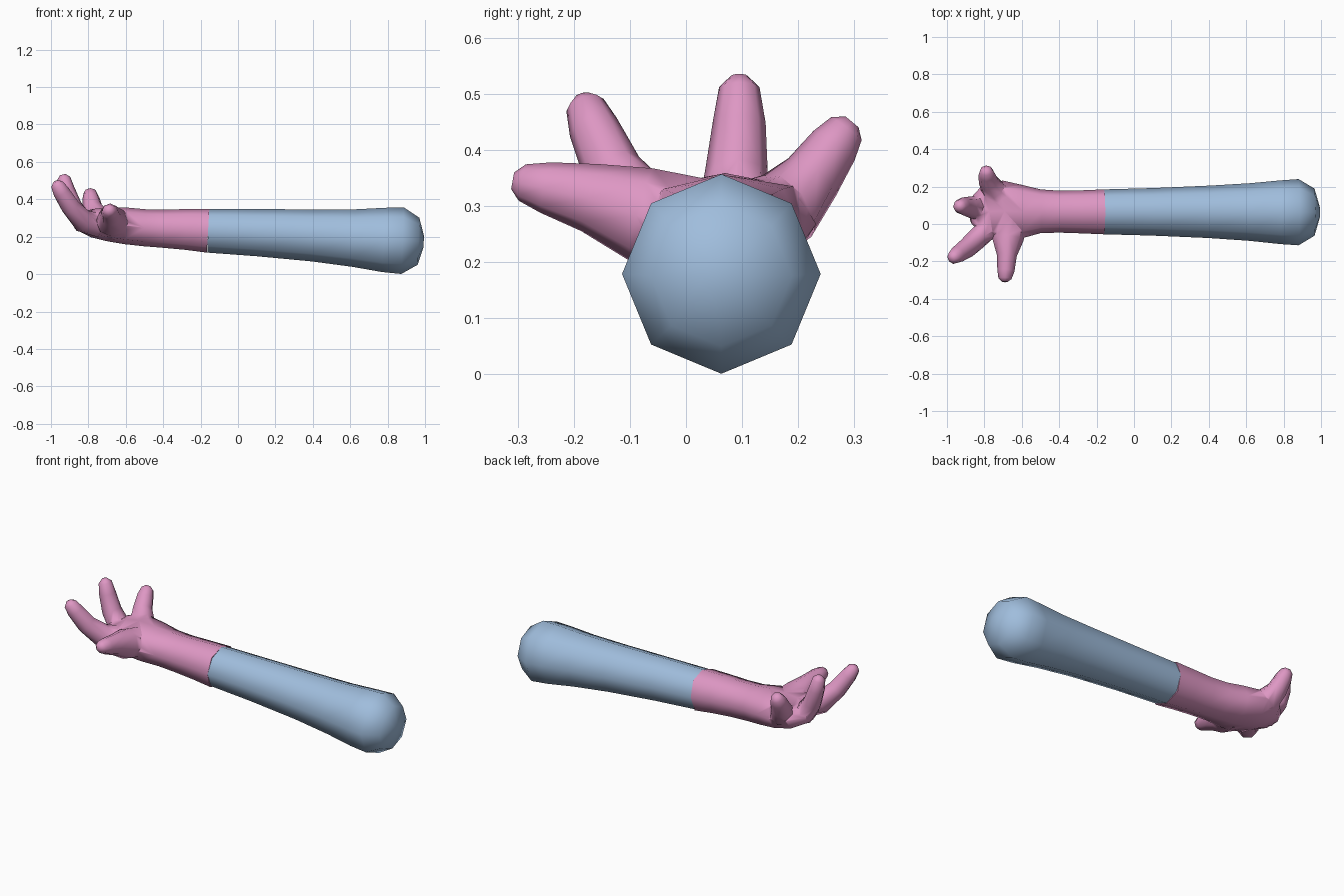
import bpy, bmesh, math
from mathutils import Vector


def material(name, rgb):
    m = bpy.data.materials.new(name)
    m.diffuse_color = (*rgb, 1)
    return m


PINK = material("pink_skin", (0.73, 0.31, 0.55))
BLUE = material("blue_sleeve", (0.35, 0.51, 0.72))


def loft(name, rings, mat, ref, square=1.0, sides=8):
    """Tube through rings (x, y, z, side radius, up radius), closed at both ends."""
    bm = bmesh.new()
    pts = [Vector(r[:3]) for r in rings]
    loops = []
    for i, r in enumerate(rings):
        t = (pts[min(i + 1, len(pts) - 1)] - pts[max(i - 1, 0)]).normalized()
        side = t.cross(Vector(ref)).normalized()
        up = side.cross(t)
        loop = []
        for k in range(sides):
            a = 2 * math.pi * k / sides
            f = square if k % 2 else 1.0
            loop.append(bm.verts.new(pts[i] + f * (side * math.cos(a) * r[3] + up * math.sin(a) * r[4])))
        loops.append(loop)
    for a, b in zip(loops, loops[1:]):
        for k in range(sides):
            n = (k + 1) % sides
            bm.faces.new((a[k], a[n], b[n], b[k]))
    bm.faces.new(loops[0][::-1])
    bm.faces.new(loops[-1])
    bmesh.ops.recalc_face_normals(bm, faces=bm.faces)
    me = bpy.data.meshes.new(name)
    bm.to_mesh(me)
    bm.free()
    me.materials.append(mat)
    ob = bpy.data.objects.new(name, me)
    bpy.context.collection.objects.link(ob)
    return ob


def smooth(ob, angle):
    bpy.ops.object.select_all(action='DESELECT')
    ob.select_set(True)
    bpy.context.view_layer.objects.active = ob
    bpy.ops.object.shade_smooth_by_angle(angle=math.radians(angle))


# Sleeve with rounded shoulder end
sleeve = loft("sleeve", [
    (-0.16, 0.065, 0.232, 0.12, 0.117),
    (0.10, 0.065, 0.222, 0.127, 0.126),
    (0.40, 0.065, 0.207, 0.14, 0.139),
    (0.62, 0.064, 0.193, 0.154, 0.154),
    (0.78, 0.063, 0.183, 0.170, 0.172),
    (0.88, 0.063, 0.179, 0.177, 0.178),
    (0.965, 0.063, 0.176, 0.126, 0.126),
    (0.993, 0.063, 0.175, 0.03, 0.03)], BLUE, (0, 0, 1))
smooth(sleeve, 60)

# Wrist and palm
hand = loft("hand", [
    (-0.16, 0.065, 0.232, 0.12, 0.117),
    (-0.28, 0.065, 0.239, 0.115, 0.109),
    (-0.40, 0.066, 0.243, 0.112, 0.102),
    (-0.50, 0.068, 0.248, 0.117, 0.099),
    (-0.60, 0.066, 0.258, 0.143, 0.098),
    (-0.70, 0.070, 0.268, 0.162, 0.091),
    (-0.78, 0.066, 0.273, 0.150, 0.076),
    (-0.85, 0.045, 0.283, 0.095, 0.050),
    (-0.875, 0.04, 0.29, 0.04, 0.02)], PINK, (0, 0, 1), square=1.05)

# Thumb and three fingers, flared at the base
digits = {
    "thumb": [
        (-0.66, 0.02, 0.265, 0.09, 0.085), (-0.675, -0.08, 0.285, 0.085, 0.085),
        (-0.68, -0.17, 0.315, 0.053, 0.062), (-0.685, -0.25, 0.333, 0.046, 0.046),
        (-0.69, -0.292, 0.342, 0.035, 0.033), (-0.69, -0.309, 0.345, 0.015, 0.015)],
    "finger_a": [
        (-0.75, 0.0, 0.265, 0.07, 0.06), (-0.83, -0.07, 0.285, 0.066, 0.058),
        (-0.895, -0.13, 0.36, 0.054, 0.052), (-0.945, -0.165, 0.44, 0.045, 0.045),
        (-0.967, -0.18, 0.48, 0.035, 0.035), (-0.974, -0.184, 0.496, 0.015, 0.015)],
    "finger_b": [
        (-0.74, 0.08, 0.265, 0.07, 0.06), (-0.83, 0.085, 0.28, 0.066, 0.06),
        (-0.885, 0.09, 0.36, 0.056, 0.052), (-0.917, 0.095, 0.45, 0.047, 0.045),
        (-0.932, 0.095, 0.512, 0.036, 0.036), (-0.937, 0.095, 0.532, 0.015, 0.015)],
    "finger_c": [
        (-0.70, 0.12, 0.268, 0.08, 0.08), (-0.75, 0.18, 0.30, 0.07, 0.068),
        (-0.777, 0.225, 0.352, 0.054, 0.054), (-0.787, 0.264, 0.408, 0.045, 0.045),
        (-0.79, 0.286, 0.438, 0.034, 0.034), (-0.79, 0.296, 0.45, 0.015, 0.015)],
}
parts = [loft(n, r, PINK, (0.02, 0, 1) if n == "thumb" else (1, 0.02, 0))
         for n, r in digits.items()]

# Merge the digits into the palm
for p in parts:
    mod = hand.modifiers.new(p.name, 'BOOLEAN')
    mod.operation = 'UNION'
    mod.solver = 'EXACT'
    mod.object = p
deps = bpy.context.evaluated_depsgraph_get()
merged = bpy.data.meshes.new_from_object(hand.evaluated_get(deps))
hand.modifiers.clear()
hand.data = merged
for p in parts:
    bpy.data.objects.remove(p, do_unlink=True)
smooth(hand, 65)
